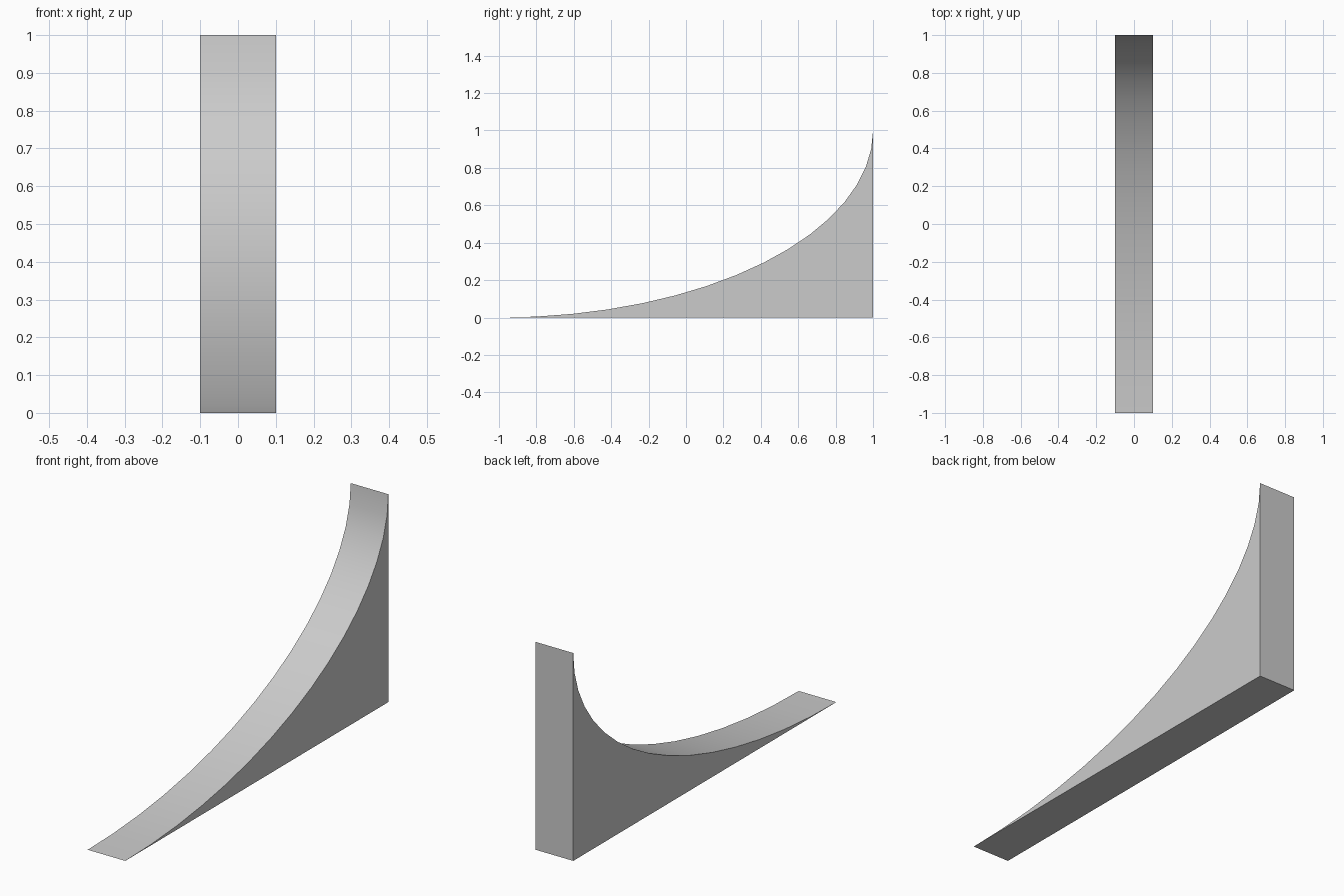
import bpy
import bmesh
from math import sin, cos, pi, radians

cube = bpy.data.objects.get("Cube")
if cube:
    bpy.data.objects.remove(cube, do_unlink=True)

LENGTH, HEIGHT, WIDTH, STEPS = 2.0, 1.0, 0.2, 16

# Plain grey surface
grey = bpy.data.materials.new("light_grey")
grey.use_nodes = True
colour = (0.6, 0.6, 0.6, 1)
grey.diffuse_color = colour
grey.node_tree.nodes["Principled BSDF"].inputs["Base Color"].default_value = colour

# Side profile: a concave quarter ellipse from the front tip to the top, then the lower back corner
angles = [pi / 2 * i / STEPS for i in range(STEPS + 1)]
profile = [(LENGTH * (sin(a) - 0.5), HEIGHT * (1 - cos(a))) for a in angles]
profile.append((LENGTH / 2, 0))

# Extrude the profile across the width
bm = bmesh.new()
side = bm.faces.new([bm.verts.new((-WIDTH / 2, y, z)) for y, z in profile])
extruded = bmesh.ops.extrude_face_region(bm, geom=[side], use_keep_orig=True)
moved = [v for v in extruded["geom"] if isinstance(v, bmesh.types.BMVert)]
bmesh.ops.translate(bm, verts=moved, vec=(WIDTH, 0, 0))
bmesh.ops.recalc_face_normals(bm, faces=bm.faces)

mesh = bpy.data.meshes.new("curved_ramp")
bm.to_mesh(mesh)
bm.free()
mesh.materials.append(grey)
ramp = bpy.data.objects.new("curved_ramp", mesh)
bpy.context.collection.objects.link(ramp)

# Smooth the curved face, keep the outline edges sharp
bpy.ops.object.select_all(action="DESELECT")
ramp.select_set(True)
bpy.context.view_layer.objects.active = ramp
bpy.ops.object.shade_smooth_by_angle(angle=radians(30))
